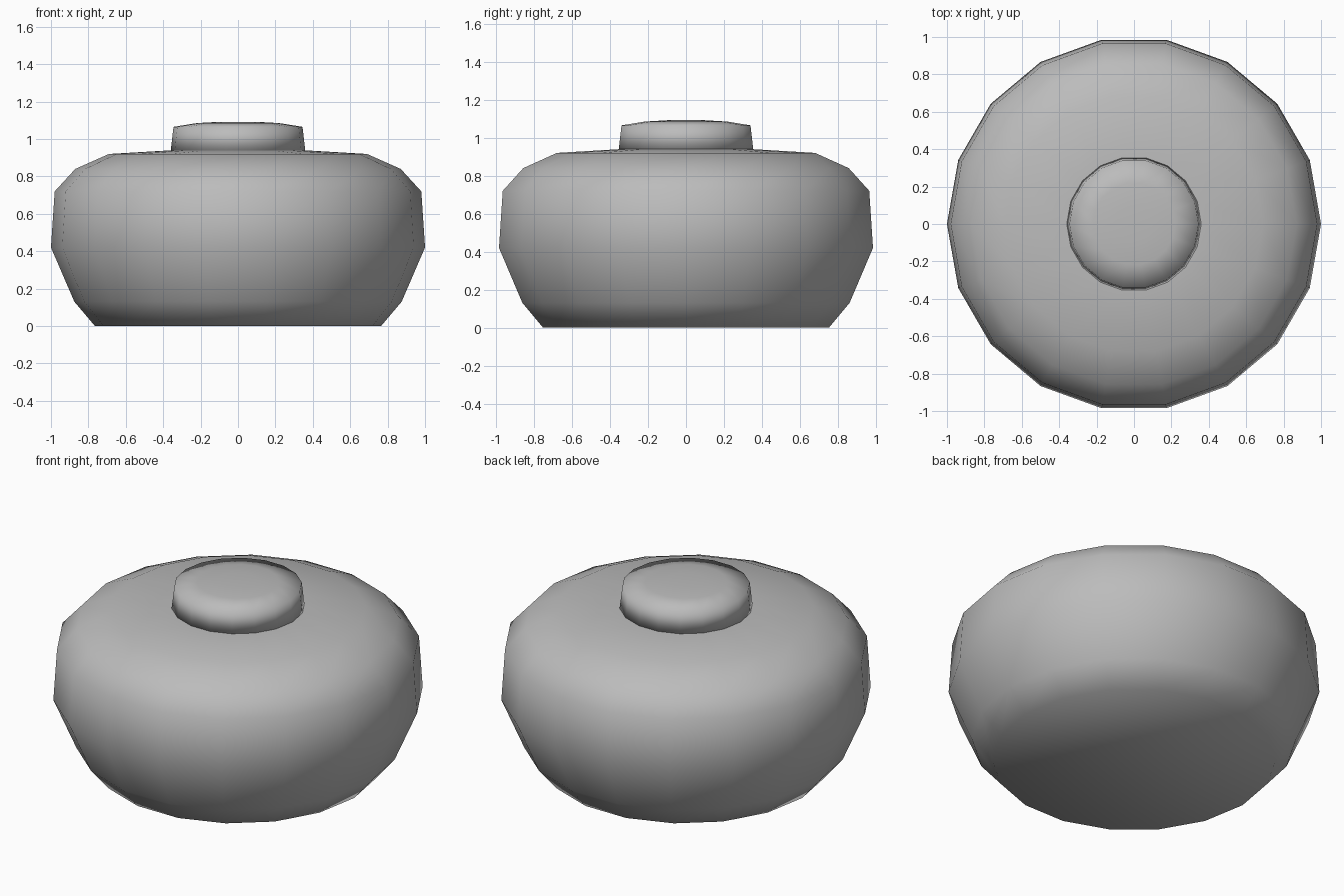
import bpy
import bmesh
from math import cos, sin, tau

SIDES = 18

cube = bpy.data.objects.get("Cube")
if cube:
    bpy.data.objects.remove(cube, do_unlink=True)

# Single grey finish
grey = bpy.data.materials.new("plain grey")
grey.use_nodes = True
colour = (0.5, 0.5, 0.5, 1)
grey.diffuse_color = colour
grey.node_tree.nodes["Principled BSDF"].inputs["Base Color"].default_value = colour


def lathe(name, profile):
    """Turn a (radius, height) profile about z, closing both ends."""
    bm = bmesh.new()
    rings = [[bm.verts.new((r * cos(tau * i / SIDES), r * sin(tau * i / SIDES), z))
              for i in range(SIDES)] for r, z in profile]
    for low, high in zip(rings, rings[1:]):
        for i in range(SIDES):
            j = (i + 1) % SIDES
            bm.faces.new((low[i], low[j], high[j], high[i]))
    bm.faces.new(rings[0][::-1])
    bm.faces.new(rings[-1])
    for face in bm.faces:
        face.smooth = True
    mesh = bpy.data.meshes.new(name)
    bm.to_mesh(mesh)
    bm.free()
    mesh.materials.append(grey)
    obj = bpy.data.objects.new(name, mesh)
    bpy.context.collection.objects.link(obj)
    return obj


# Wide rounded body with a gently sloping shoulder
lathe("body", [(0.765, 0), (0.875, 0.13), (1, 0.42), (0.98, 0.72),
               (0.87, 0.84), (0.69, 0.92), (0.35, 0.94)])

# Short tapered knob with a shallow crown
lathe("knob", [(0.36, 0.935), (0.345, 1.065), (0.22, 1.085), (0.1, 1.092)])
